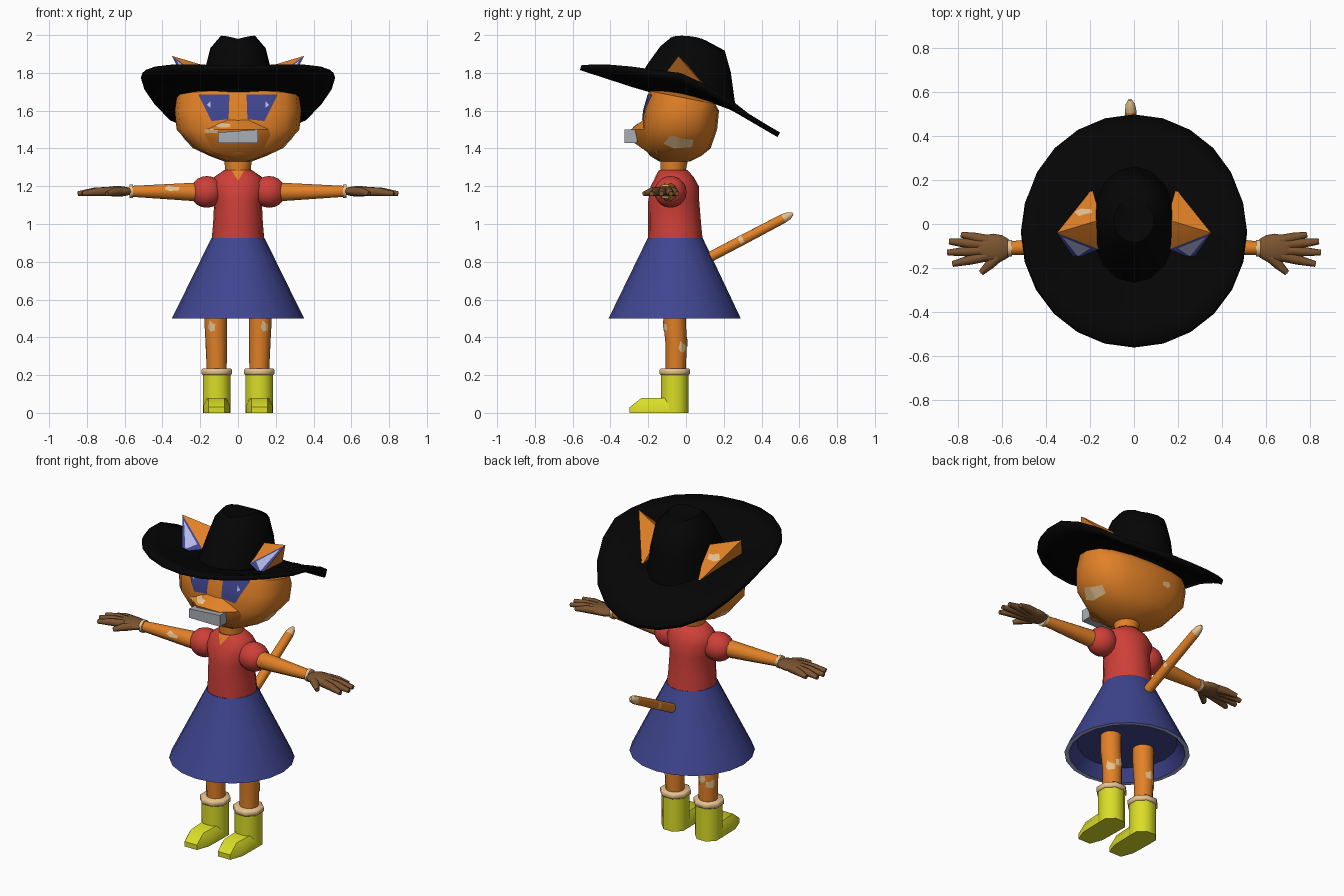
import bpy, bmesh, math
from mathutils import Vector
from mathutils.bvhtree import BVHTree

cube = bpy.data.objects.get("Cube")
if cube:
    bpy.data.objects.remove(cube, do_unlink=True)

built = []


def material(name, *rgb):
    m = bpy.data.materials.new(name)
    m.use_nodes = True
    m.diffuse_color = (*rgb, 1)
    m.node_tree.nodes["Principled BSDF"].inputs["Base Color"].default_value = (*rgb, 1)
    return m


black = material("hat black", .0015, .0015, .0015)
orange = material("fur orange", .76, .22, .02)
red = material("shirt red", .62, .05, .04)
blue = material("skirt blue", .05, .06, .28)
yellow = material("boot yellow", .7, .72, .02)
brown = material("glove brown", .2, .09, .03)
cream = material("fur cream", .8, .54, .27)
grey = material("muzzle grey", .4, .42, .47)
lavender = material("pale lavender", .52, .55, .88)


def finish(bm, name, *mats, rule=None):
    bmesh.ops.recalc_face_normals(bm, faces=bm.faces[:])
    bm.normal_update()
    if rule:
        for f in bm.faces:
            f.material_index = int(rule(f))
    mesh = bpy.data.meshes.new(name)
    bm.to_mesh(mesh)
    bm.free()
    for m in mats:
        mesh.materials.append(m)
    ob = bpy.data.objects.new(name, mesh)
    bpy.context.collection.objects.link(ob)
    built.append(ob)
    return ob


def skin(name, rings, *mats, caps=True, rule=None):
    bm = bmesh.new()
    rows = [[bm.verts.new(p) for p in ring] for ring in rings]
    n = len(rows[0])
    for a, b in zip(rows, rows[1:]):
        for i in range(n):
            j = (i + 1) % n
            bm.faces.new((a[i], a[j], b[j], b[i]))
    if caps:
        bm.faces.new(rows[0])
        bm.faces.new(rows[-1])
    return finish(bm, name, *mats, rule=rule)


def oval(z, cy, rx, ry, tilt=0, cx=0, n=16, power=1, turn=0):
    pts = []
    for i in range(n):
        a = math.tau * (i + turn) / n
        c, s = math.cos(a), math.sin(a)
        x = rx * math.copysign(abs(c) ** power, c)
        y = ry * math.copysign(abs(s) ** power, s)
        pts.append(Vector((cx + x, cy + y, z + tilt * y)))
    return pts


def tube(name, path, radii, mat, n=8, extra=(), rule=None):
    path = [Vector(p) for p in path]
    rings = []
    for i, p in enumerate(path):
        t = (path[min(i + 1, len(path) - 1)] - path[max(i - 1, 0)]).normalized()
        u = t.cross(Vector((0, 0, 1)) if abs(t.z) < .9 else Vector((1, 0, 0))).normalized()
        v = u.cross(t)
        rings.append([p + radii[i] * (u * math.cos(math.tau * k / n) + v * math.sin(math.tau * k / n))
                      for k in range(n)])
    return skin(name, rings, mat, *extra, rule=rule)


def hull(name, pts, *mats, rule=None):
    bm = bmesh.new()
    for p in pts:
        bm.verts.new(p)
    bmesh.ops.convex_hull(bm, input=bm.verts[:])
    return finish(bm, name, *mats, rule=rule)


def ball(name, loc, scale, mat):
    bm = bmesh.new()
    bmesh.ops.create_uvsphere(bm, u_segments=14, v_segments=10, radius=1)
    for v in bm.verts:
        v.co = Vector(a * b for a, b in zip(v.co, scale)) + Vector(loc)
    return finish(bm, name, mat)


def decal(name, target, axis, side, pts, mat, lift=.004):
    """Thin marking pressed onto a part along x or y from the given side."""
    d = Vector((-side, 0, 0)) if axis == "x" else Vector((0, -side, 0))
    src = bmesh.new()
    src.from_mesh(target.data)
    tree = BVHTree.FromBMesh(src)
    src.free()
    bm = bmesh.new()
    bm.faces.new([bm.verts.new((0, a, z) if axis == "x" else (a, 0, z)) for a, z in pts])
    bmesh.ops.triangulate(bm, faces=bm.faces[:])
    bmesh.ops.subdivide_edges(bm, edges=bm.edges[:], cuts=4, use_grid_fill=True)
    lost = []
    for v in bm.verts:
        hit = tree.ray_cast(v.co - d * 2, d)[0]
        if hit:
            v.co = hit - d * lift
        else:
            lost.append(v)
    bmesh.ops.delete(bm, geom=lost, context="VERTS")
    ob = finish(bm, name, mat)
    for p in ob.data.polygons:
        if p.normal.dot(d) > 0:
            p.flip()


def patch(name, target, axis, side, a, z, w, h):
    outline = [(-1, -.3), (-.3, -1), (.9, -.8), (1, .3), (.2, .5), (-.5, 1)]
    decal(name, target, axis, side, [(a + w * p, z + h * q) for p, q in outline], cream)


# Head, muzzle and neck
head = skin("head", [
    oval(1.33, -.06, .07, .08),
    oval(1.36, -.055, .15, .135, power=.9),
    oval(1.40, -.045, .235, .175, power=.8),
    oval(1.50, -.035, .325, .2, power=.75),
    oval(1.60, -.025, .335, .2, power=.75),
    oval(1.67, -.02, .325, .175, tilt=-.2, power=.75),
    oval(1.70, -.02, .2, .12, tilt=-.2)], orange)
muzzle = hull("muzzle", [(s * x, y, z) for s in (-1, 1) for x, y, z in (
    (.05, -.222, 1.555), (.25, -.15, 1.5), (.17, -.15, 1.38), (.06, -.14, 1.335),
    (.08, -.292, 1.5), (.08, -.275, 1.43))], orange)
hull("mouth_plate", [(x, y, z) for x in (-.105, .105) for y in (-.325, -.26)
                     for z in (1.43, 1.5 if x > 0 else 1.485)], grey)
skin("neck", [oval(1.22, -.07, .06, .06), oval(1.29, -.068, .068, .068),
              oval(1.36, -.06, .075, .075)], orange)

for s, side in ((1, "left"), (-1, "right")):
    decal(side + "_eye", head, "y", -1,
          [(s * .045, 1.685), (s * .21, 1.685), (s * .14, 1.545), (s * .05, 1.555)], blue, .006)
    decal(side + "_eye_glint", head, "y", -1,
          [(s * .145, 1.65), (s * .165, 1.63), (s * .145, 1.615)], lavender, .009)
    patch(side + "_cheek_patch", head, "x", s, -.04, 1.435, .08, .035)
    # Pointed ear, blue on its front side
    ear = hull(side + "_ear", [(s * x, y, z) for x, y, z in (
        (.35, -.04, 1.89), (.15, .02, 1.83), (.16, -.115, 1.755), (.27, -.16, 1.73),
        (.19, .16, 1.66))], orange, blue, rule=lambda f: f.normal.y < -.6)
    decal(side + "_ear_fur", ear, "y", -1,
          [(s * .325, 1.865), (s * .2, 1.775), (s * .255, 1.745)], lavender)
patch("ear_patch", ear, "y", 1, -.23, 1.79, .04, .02)
patch("face_patch", muzzle, "y", -1, -.15, 1.495, .045, .015)
patch("muzzle_patch", muzzle, "y", -1, -.08, 1.525, .04, .015)
patch("nape_patch", head, "y", 1, -.1, 1.53, .03, .02)

# Hat brim, curled up at the sides and dipping at the back
slope = [(-.6, 1.83), (-.2, 1.7), (.2, 1.63), (.5, 1.455)]


def brim_point(p):
    for (y0, z0), (y1, z1) in zip(slope, slope[1:]):
        if p.y <= y1:
            break
    z = z0 + (z1 - z0) * (p.y - y0) / (y1 - y0)
    curl = .1 * min(1, max(0, 1 - p.y / .32))
    return Vector((p.x, p.y, z + curl * (p.x / .5) ** 2 + .012))


brim = skin("hat_brim", [[brim_point(p) for p in oval(0, -.033 * k, .51 * k, .524 * k, n=24)]
                         for k in (.32, .5, .68, .85, 1)], black, caps=False)
solid = brim.modifiers.new("thickness", "SOLIDIFY")
solid.thickness = .028
solid.offset = 0

# Hat crown with a crease along the top
crown_rings = [oval(1.69, -.005, .195, .265, tilt=-.2), oval(1.83, .02, .172, .217, tilt=-.12),
               oval(1.93, .035, .147, .17, tilt=-.07), oval(1.995, .015, .092, .1, tilt=-.1),
               oval(1.985, .01, .03, .05, tilt=-.1)]
for p in crown_rings[3] + crown_rings[4]:
    p.z -= .025 * (1 - abs(p.x) / .092)
skin("hat_crown", crown_rings, black)

# Shirt and skirt
shirt = skin("shirt", [
    oval(.91, -.056, .14, .145), oval(1.0, -.06, .132, .14), oval(1.12, -.065, .126, .135),
    oval(1.2, -.06, .15, .128), oval(1.25, -.06, .125, .1), oval(1.285, -.066, .074, .074)], red)
decal("neckline", shirt, "y", -1, [(-.035, 1.284), (.035, 1.284), (0, 1.23)], orange)
skin("skirt", [
    oval(.925, -.057, .141, .146, n=20), oval(.5, -.06, .35, .35, n=20),
    oval(.5, -.06, .325, .325, n=20), oval(.57, -.06, .28, .28, n=20)],
    blue, lavender, rule=lambda f: f.normal.z < -.8 and f.calc_center_median().z < .52)

for s, side in ((1, "left"), (-1, "right")):
    # Puffed sleeve, arm and cuff
    ball(side + "_sleeve", (s * .165, -.082, 1.17), (.09, .085, .084), red)
    arm = tube(side + "_arm", [(s * .15, -.09, 1.17), (s * .25, -.095, 1.17), (s * .57, -.11, 1.173)],
               (.05, .05, .03), orange, n=10)
    tube(side + "_wrist_band", [(s * .555, -.11, 1.173), (s * .575, -.11, 1.173)], (.038, .038), cream, n=10)

    # Gloved hand
    ball(side + "_palm", (s * .64, -.11, 1.173), (.09, .066, .028), brown)
    fingers = {"thumb": (.62, -.15, .695, -.222), "index_finger": (.67, -.145, .825, -.182),
               "middle_finger": (.68, -.12, .848, -.13), "ring_finger": (.68, -.095, .84, -.08),
               "little_finger": (.66, -.075, .785, -.048)}
    for finger, (x0, y0, x1, y1) in fingers.items():
        xm, ym = (x0 + x1) / 2, (y0 + y1) / 2
        tube(side + "_" + finger, [(s * x0, y0, 1.172), (s * xm, ym, 1.17), (s * x1, y1, 1.16)],
             (.025, .022, .013), brown, n=8)

    # Leg
    leg = tube(side + "_leg", [(s * .115, -.06, .72), (s * .118, -.06, .48), (s * .115, -.052, .36),
                               (s * .112, -.055, .18)], (.06, .06, .056, .052), orange, n=12)
    patch(side + "_shin_patch", leg, "y", -1, s * .14, .46, .02, .03)
    patch(side + "_knee_patch", leg, "x", s, -.02, .35, .02, .03)
    patch(side + "_calf_patch", leg, "y", 1, s * .11, .38, .025, .03)

    # Boot with a fur cuff
    cx = s * .113
    skin(side + "_boot_shaft", [oval(z, -.06, .079, .079, cx=cx, n=8, turn=.5) for z in (0, .21)], yellow)
    skin(side + "_boot_cuff", [oval(z, -.06, r, r, cx=cx, n=8, turn=.5)
                               for z, r in ((.2, .08), (.207, .088), (.228, .088), (.235, .08))], cream)
    hull(side + "_boot_foot", [(cx + t * x, y, z) for t in (-1, 1) for x, y, z in (
        (.073, -.08, 0), (.073, -.08, .045), (.05, -.08, .08), (.07, -.22, 0), (.07, -.22, .04),
        (.042, -.235, .08), (.042, -.298, 0), (.042, -.298, .03))], yellow)
patch("arm_patch", arm, "y", -1, -.35, 1.19, .04, .015)

# Tail with a cream band and tip
tail_start, tail_end = Vector((.01, .06, .79)), Vector((-.018, .565, 1.055))
steps = (0, .44, .48, .9, .96, 1)
tube("tail", [tail_start.lerp(tail_end, t) for t in steps], (.028, .028, .028, .026, .021, .008),
     orange, n=10, extra=(cream,),
     rule=lambda f: f.calc_center_median().y > .515 or .282 < f.calc_center_median().y < .302)

# Soft shading with crisp creases
bpy.ops.object.select_all(action="DESELECT")
for ob in built:
    ob.select_set(True)
bpy.context.view_layer.objects.active = head
bpy.ops.object.shade_smooth_by_angle(angle=math.radians(48))
